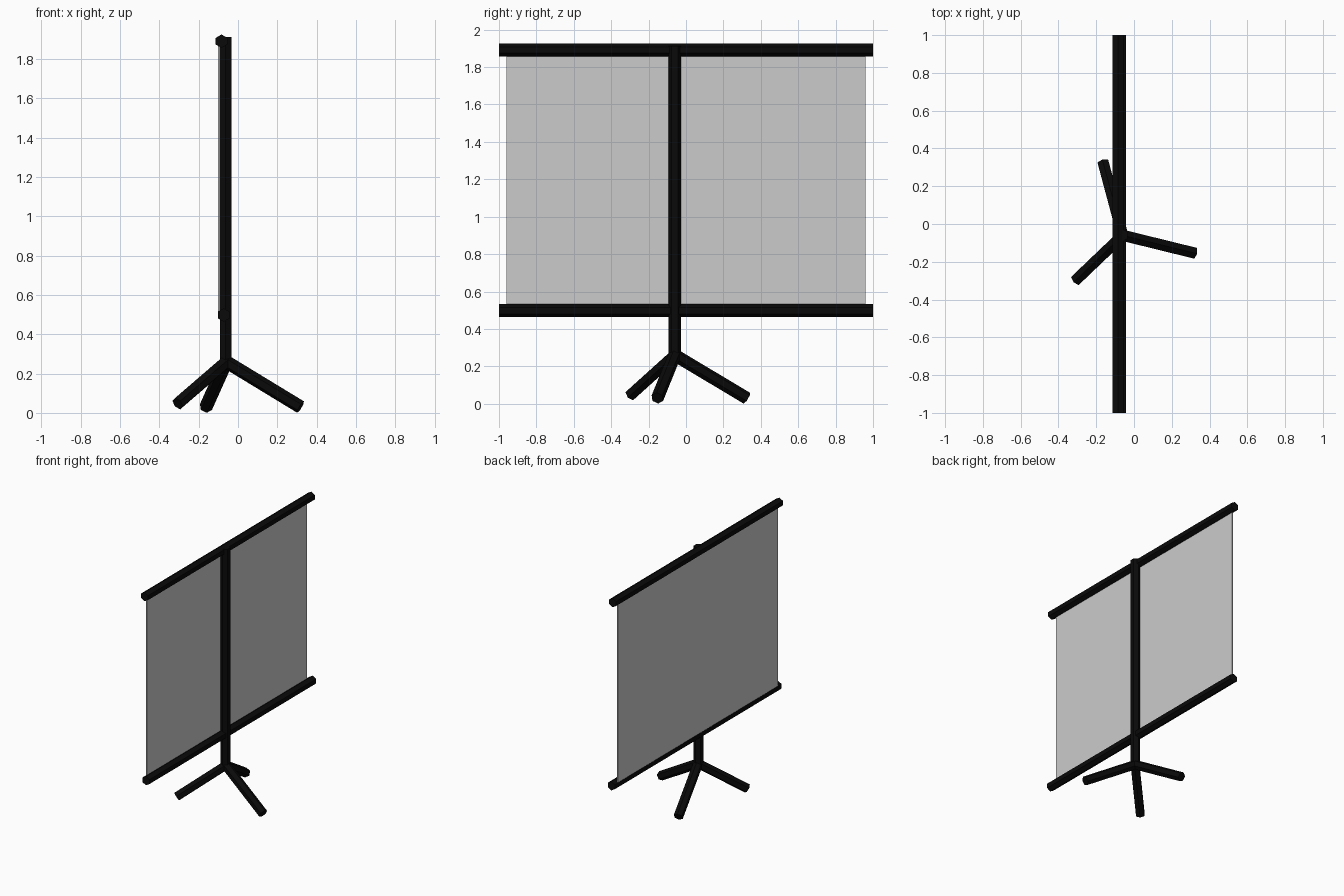
import bpy
from math import radians
from mathutils import Vector, Matrix

if "Cube" in bpy.data.objects:
    bpy.data.objects.remove(bpy.data.objects["Cube"])

R = 0.034  # shared hexagonal tube radius

black = bpy.data.materials.new("black")
black.diffuse_color = (0.003, 0.003, 0.003, 1)
black.use_nodes = True
black.node_tree.nodes["Principled BSDF"].inputs["Base Color"].default_value = black.diffuse_color


def hex_tube(name, a, b, spin=0):
    """Six-sided tube between two points."""
    a, b = Vector(a), Vector(b)
    d = b - a
    bpy.ops.mesh.primitive_cylinder_add(vertices=6, radius=R, depth=d.length)
    ob = bpy.context.object
    ob.name = name
    turn = d.to_track_quat('Z', 'Y').to_matrix().to_4x4()
    ob.data.transform(Matrix.Translation((a + b) / 2) @ turn
                      @ Matrix.Rotation(radians(spin), 4, 'Z'))
    ob.data.materials.append(black)
    return ob


# upright pole
hex_tube("pole", (-0.063, -0.06, 0.245), (-0.063, -0.06, 1.912))

# roller bar at the top and weight bar at the bottom
hex_tube("top_bar", (-0.084, -1, 1.891), (-0.084, 1, 1.891))
hex_tube("bottom_bar", (-0.073, -1, 0.498), (-0.073, 1, 0.498))

# tripod legs
feet = [(0.318, -0.153, 0.03), (-0.163, 0.325, 0.03), (-0.307, -0.296, 0.047)]
for i, foot in enumerate(feet):
    hex_tube(f"leg_{i + 1}", (-0.06, -0.06, 0.26), foot)

# projection sheet
bpy.ops.mesh.primitive_cube_add(size=1)
screen = bpy.context.object
screen.name = "screen"
screen.data.transform(Matrix.Translation((-0.096, 0, 1.195))
                      @ Matrix.Diagonal((0.010, 1.92, 1.38, 1)))
